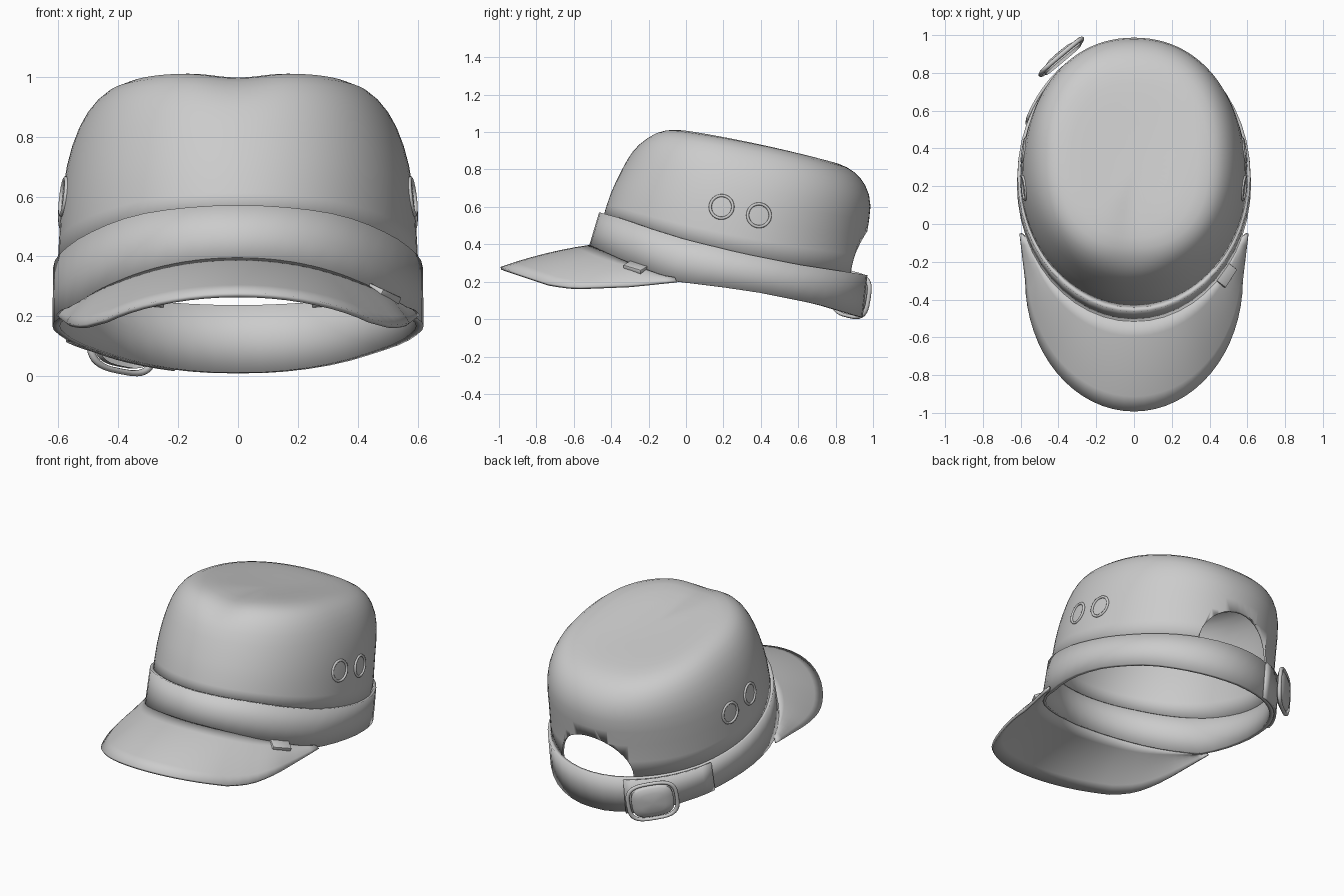
import bpy, bmesh, math
from mathutils import Vector, Matrix

if "Cube" in bpy.data.objects:
    bpy.data.objects.remove(bpy.data.objects["Cube"])

grey = bpy.data.materials.new("grey_cloth")
grey.diffuse_color = (0.6, 0.6, 0.6, 1)
grey.use_nodes = True
grey.node_tree.nodes["Principled BSDF"].inputs["Base Color"].default_value = grey.diffuse_color


def table(pts):
    """Piecewise-linear lookup."""
    def f(v):
        if v <= pts[0][0]:
            return pts[0][1]
        for (a, p), (b, q) in zip(pts, pts[1:]):
            if v <= b:
                return p + (q - p) * (v - a) / (b - a)
        return pts[-1][1]
    return f


def make(name, bm, angle=40):
    bmesh.ops.recalc_face_normals(bm, faces=bm.faces)
    me = bpy.data.meshes.new(name)
    bm.to_mesh(me)
    bm.free()
    ob = bpy.data.objects.new(name, me)
    bpy.context.collection.objects.link(ob)
    me.materials.append(grey)
    bpy.ops.object.select_all(action='DESELECT')
    ob.select_set(True)
    bpy.context.view_layer.objects.active = ob
    bpy.ops.object.shade_smooth_by_angle(angle=math.radians(angle))
    return ob


def loft(rows, closed=True, cap=None):
    bm = bmesh.new()
    vs = [[bm.verts.new(p) for p in r] for r in rows]
    n = len(rows[0])
    for a, b in zip(vs, vs[1:]):
        for i in range(n if closed else n - 1):
            j = (i + 1) % n
            bm.faces.new((a[i], a[j], b[j], b[i]))
    if cap:
        c = bm.verts.new(cap)
        for i in range(n):
            bm.faces.new((vs[-1][i], vs[-1][(i + 1) % n], c))
    return bm


def solidify(ob, t, offset=-1):
    m = ob.modifiers.new("thickness", 'SOLIDIFY')
    m.thickness, m.offset = t, offset


def oval(t, yf, yb, a, n=2.0):
    """Point of an egg outline; t = 0 is the front, positive t goes to +x."""
    s, c = math.sin(t), math.cos(t)
    p = 2 / n
    return (a * math.copysign(abs(s) ** p, s),
            (yf + yb) / 2 - (yb - yf) / 2 * math.copysign(abs(c) ** p, c))


band_low = table([(-.515, .385), (-.35, .31), (-.2, .25), (-.08, .205),
                  (.2, .17), (.4, .14), (.7, .08), (.94, .01)])
band_top = table([(-.46, .57), (-.35, .54), (-.2, .487), (0, .425), (.3, .352),
                  (.6, .292), (.97, .235)])


def band_pt(t, v, grow=0.0):
    """Point on the band, v = 0 bottom edge, v = 1 top edge."""
    lo = oval(t, -.52 - grow, .945 + grow, .62 + grow)
    hi = oval(t, -.465 - grow, .97 + grow, .617 + grow)
    a = Vector((*lo, band_low(lo[1])))
    b = Vector((*hi, band_top(hi[1])))
    return a.lerp(b, v)


N = 48
ang = [2 * math.pi * i / N for i in range(N)]

# Band
band = make("band", loft([[band_pt(t, v) for t in ang] for v in (0, .5, 1)]))
solidify(band, .025)

# Crown: yf, zf, yb, zb, half width, mid height, squareness
rings = [(-.445, .55, .945, .21, .605, .35, 2.0),
         (-.405, .68, .965, .46, .595, .55, 2.05),
         (-.350, .79, 1.00, .61, .578, .70, 2.1),
         (-.285, .91, .965, .72, .535, .83, 2.2),
         (-.215, .985, .905, .79, .480, .905, 2.3),
         (-.135, 1.025, .82, .835, .410, .95, 2.4),
         (-.02, 1.02, .68, .865, .27, .945, 2.3)]
rows = []
for k, (yf, zf, yb, zb, a, zm, n) in enumerate(rings):
    row = []
    for t in ang:
        x, y = oval(t, yf, yb, a, n)
        u = (y - yf) / (yb - yf)
        z = zf + u * (4 * zm - 3 * zf - zb) + u * u * (2 * zf - 4 * zm + 2 * zb)
        if k == 0:
            z = band_top(y) - .02
        if k >= 4:  # centre crease at the front of the top
            z -= .025 * math.exp(-(x / .12) ** 2) * max(0, 1 - u)
        row.append((x, y, z))
    rows.append(row)
crown = make("crown", loft(rows, cap=(0, .3, .935)), 60)
sub = crown.modifiers.new("smooth", 'SUBSURF')
sub.levels = sub.render_levels = 1
bpy.context.view_layer.update()
shell = crown.evaluated_get(bpy.context.evaluated_depsgraph_get())
# Eyelet positions found on the crown surface
spots = []
for sx in (1, -1):
    for y, z in ((.19, .60), (.39, .555)):
        hit = shell.ray_cast(Vector((sx * 2, y, z)), Vector((-sx, 0, 0)))
        spots.append((hit[1].copy(), hit[2].copy()))
solidify(crown, .015)

# Arched opening at the back
bm = bmesh.new()
bmesh.ops.create_cone(bm, cap_ends=True, segments=40, radius1=1, radius2=1, depth=.7,
                      matrix=Matrix.Translation((0, .95, .25))
                      @ Matrix.Diagonal((.25, 1, .22, 1))
                      @ Matrix.Rotation(math.pi / 2, 4, 'X'))
cutter = make("opening_cutter", bm)
cutter.hide_render = True
cutter.hide_viewport = True
cut = crown.modifiers.new("opening", 'BOOLEAN')
cut.operation, cut.object, cut.solver = 'DIFFERENCE', cutter, 'EXACT'

# Visor: from the band seam out to a rounded edge that droops at the sides
edge_z = table([(-1, .275), (-.9, .24), (-.73, .183), (-.6, .165), (-.3, .175), (-.05, .2)])


def visor_edge(s):
    k = abs(s)
    if k < .8:
        w = k / .8 * math.pi / 2
        x, y = .57 * math.sin(w), -.3 - .69 * math.cos(w)
    else:
        x, y = .57 + .03 * (k - .8) / .2, -.3 + .25 * (k - .8) / .2
    return Vector((math.copysign(x, s), y, edge_z(y)))


steps = [i / 20 for i in range(-20, 21)]
rows = []
for j in range(7):
    r = j / 6
    row = []
    for s in steps:
        p = band_pt(math.radians(67) * s, .02, -.005).lerp(visor_edge(s), r)
        p.z += .05 * r * (1 - r)
        row.append(p)
    rows.append(row)
visor = make("visor", loft(rows, closed=False), 50)
solidify(visor, .016, 0)


def ring(name, rx, ry, wire, matrix, n=2.0, seg=32):
    """Closed rounded loop of round wire."""
    rows = []
    for i in range(9):
        q = 2 * math.pi * i / 8
        row = []
        for k in range(seg):
            x, y = oval(2 * math.pi * k / seg, -ry, ry, rx, n)
            f = 1 + wire * math.cos(q) / max(rx, ry)
            row.append(matrix @ Vector((x * f, y * f, wire * math.sin(q))))
        rows.append(row)
    bm = loft(rows)
    bmesh.ops.remove_doubles(bm, verts=bm.verts, dist=1e-5)
    return make(name, bm, 60)


# Eyelets on both sides
for loc, nor in spots:
    m = Matrix.Translation(loc) @ nor.to_track_quat('Z', 'Y').to_matrix().to_4x4()
    ring("eyelet", .061, .061, .008, m)

# Strap end wrapped over the back left of the band
arc = [math.radians(180 + d) for d in range(20, 66, 5)]
strap = make("strap_end", loft([[band_pt(t, v, .014) for t in arc] for v in (0, .5, .98)], False))
solidify(strap, .014)

# Buckle: wire frame around a domed plate
normal = Vector((-.65, .76, -.08)).normalized()
along = Vector((.76, .65, -.15))
along = (along - along.dot(normal) * normal).normalized()
up = normal.cross(along)
m = Matrix((along, up, normal)).transposed().to_4x4()
m.translation = Vector((-.385, .885, .13))
ring("buckle_frame", .142, .115, .012, m, 3.2, 40)
rows = []
for f, h in ((1, -.02), (1, .004), (.9, .014), (.6, .024), (.25, .028)):
    rows.append([m @ Vector((*oval(t, -.1 * f, .1 * f, .122 * f, 3.2), h)) for t in ang])
make("buckle_plate", loft(rows, cap=m @ Vector((0, 0, .029))), 50)

# Small loop on the right of the visor
d = Vector((.065, .1, -.03)).normalized()
w = Vector((.75, -.5, -.35))
w = (w - w.dot(d) * d).normalized()
m = Matrix((d, w, d.cross(w))).transposed().to_4x4()
m.translation = Vector((.487, -.27, .276))
bm = bmesh.new()
bmesh.ops.create_cube(bm, size=1, matrix=m @ Matrix.Diagonal((.118, .068, .026, 1)))
bmesh.ops.bevel(bm, geom=bm.edges[:], offset=.006, segments=2, affect='EDGES', profile=.5)
make("visor_loop", bm)
